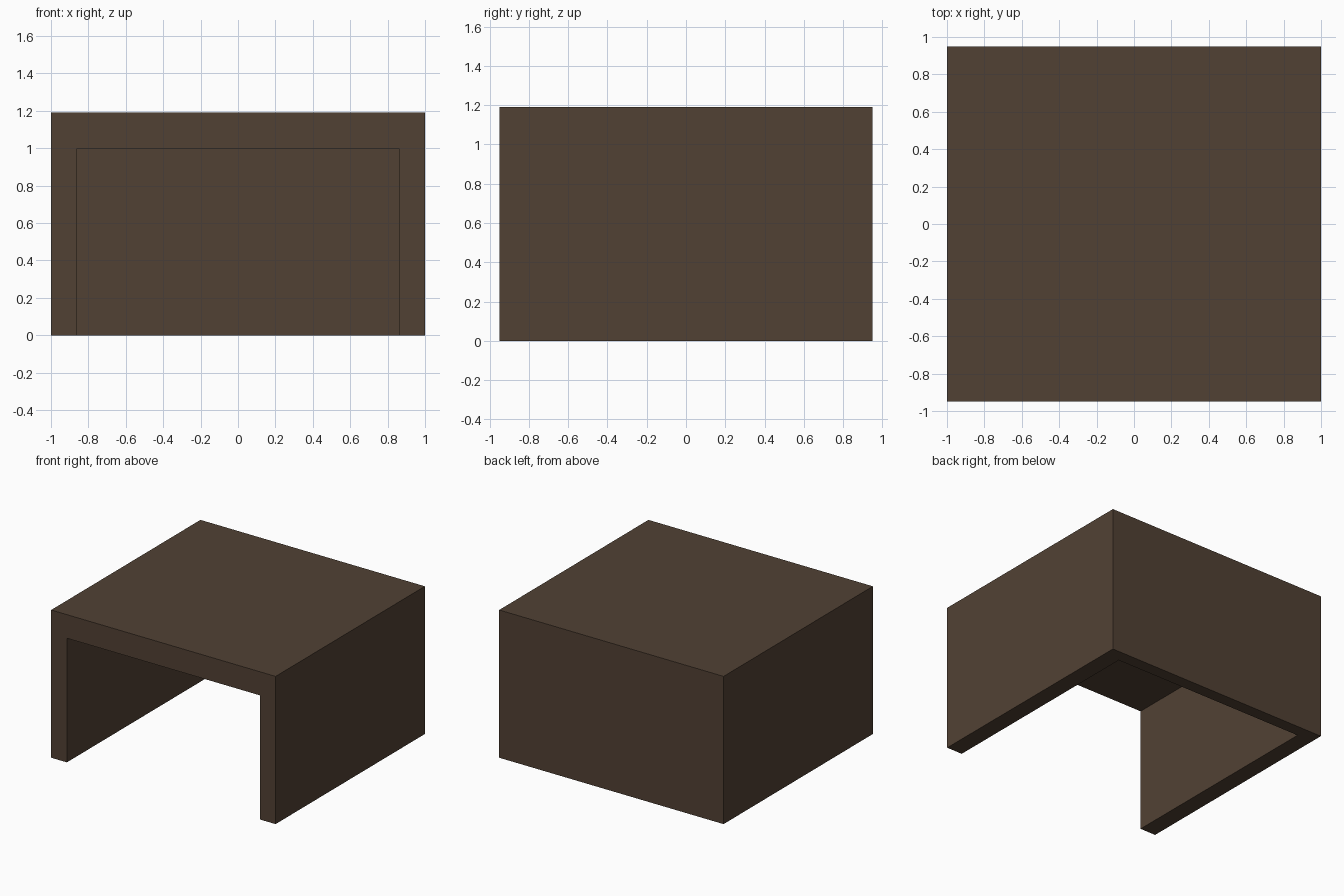
import bpy

default = bpy.data.objects.get("Cube")
if default:
    bpy.data.objects.remove(default, do_unlink=True)

WIDTH, DEPTH, HEIGHT = 2.0, 1.9, 1.19
SIDE, BACK, OPENING = 0.14, 0.10, 1.0

brown = bpy.data.materials.new("dark_brown")
brown.use_nodes = True
colour = (0.083, 0.053, 0.034, 1)
brown.diffuse_color = colour
brown.node_tree.nodes["Principled BSDF"].inputs["Base Color"].default_value = colour


def box(name, low, high):
    """Axis-aligned box between two corners."""
    centre = [(a + b) / 2 for a, b in zip(low, high)]
    bpy.ops.mesh.primitive_cube_add(size=1, location=centre)
    obj = bpy.context.object
    obj.name = name
    obj.scale = [b - a for a, b in zip(low, high)]
    bpy.ops.object.transform_apply(location=True, rotation=False, scale=True)
    obj.data.materials.append(brown)
    return obj


# Solid outer block
shell = box("open_front_shell", (-WIDTH / 2, -DEPTH / 2, 0), (WIDTH / 2, DEPTH / 2, HEIGHT))

# Hollow open at the front and underneath
inner = WIDTH / 2 - SIDE
hollow = box("hollow_cutter", (-inner, -DEPTH, -0.5), (inner, DEPTH / 2 - BACK, OPENING))
hollow.hide_render = True

cut = shell.modifiers.new("hollow", 'BOOLEAN')
cut.operation = 'DIFFERENCE'
cut.solver = 'EXACT'
cut.object = hollow
bpy.context.view_layer.objects.active = shell
bpy.ops.object.modifier_apply(modifier=cut.name)
bpy.data.objects.remove(hollow, do_unlink=True)
